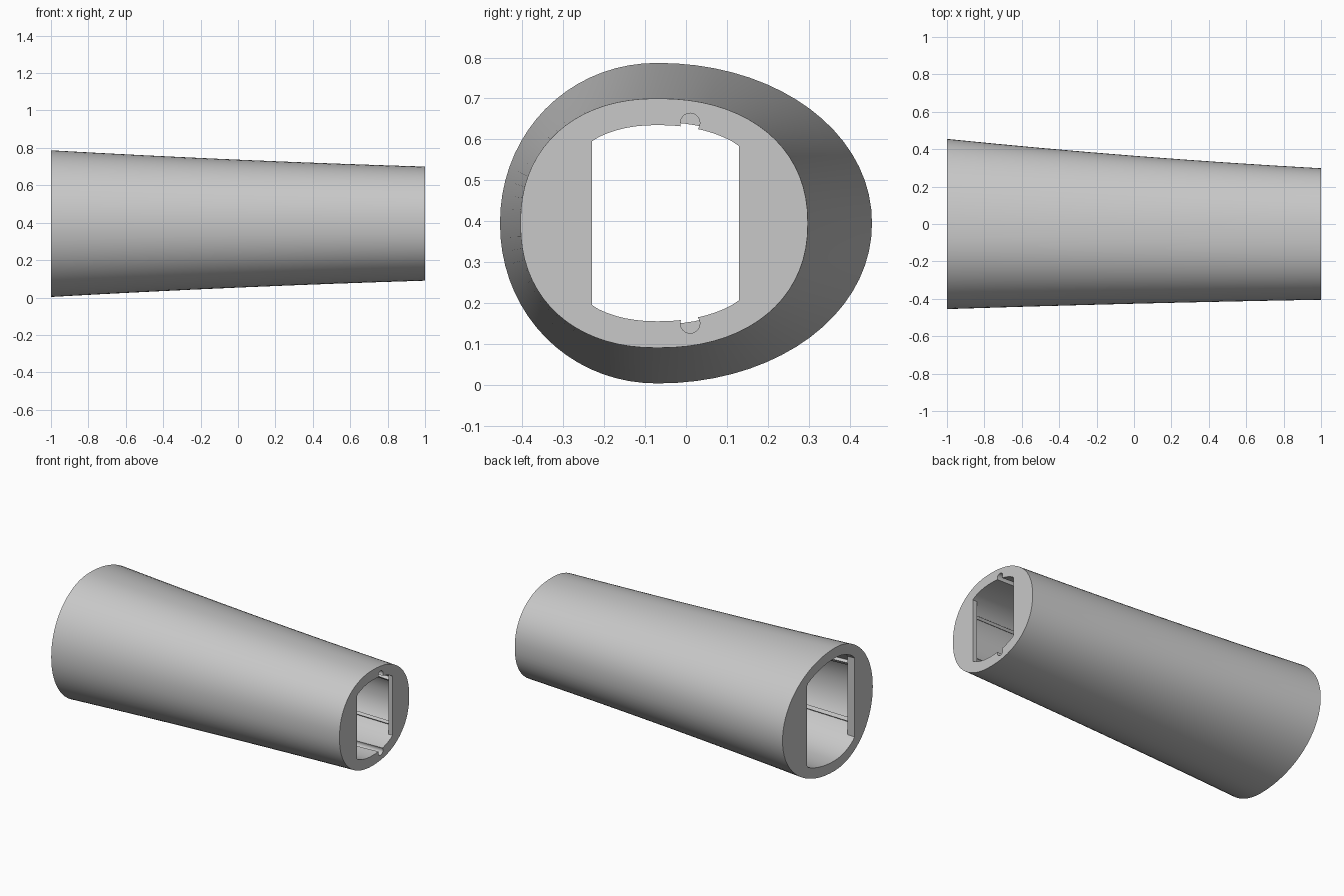
import bpy, bmesh, math
from mathutils import Vector

if "Cube" in bpy.data.objects:
    bpy.data.objects.remove(bpy.data.objects["Cube"])

SEG = 72
MID_Y, MID_Z = -0.07, 0.395

grey = bpy.data.materials.new("light_grey")
grey.use_nodes = True
colour = (0.58, 0.58, 0.58, 1)
grey.diffuse_color = colour
grey.node_tree.nodes["Principled BSDF"].inputs["Base Color"].default_value = colour


def power(v, n):
    return math.copysign(abs(v) ** (2 / n), v)


def shell_point(x, angle, inset):
    """Point on the tapering egg-shaped section, moved inward by inset."""
    t = (x + 1) / 2
    s = t + 0.3 * t * (1 - t)
    c = math.cos(angle)
    width = 0.525 - 0.157 * s if c > 0 else 0.385 - 0.05 * s
    height = 0.392 - 0.087 * s
    n = 2.04 + 0.16 * t
    return Vector((x, MID_Y + (width - inset) * power(c, n),
                   MID_Z + (height - inset) * power(math.sin(angle), n)))


def ring(x, inset=0.0, low=-1.0, high=1.0):
    """Closed section; low and high cut it off with flat sides."""
    pts = [shell_point(x, math.tau * i / SEG, inset) for i in range(SEG)]
    for p in pts:
        p.y = min(max(p.y, low), high)
    return pts


def loft(name, rings, closed):
    bm = bmesh.new()
    rows = [[bm.verts.new(p) for p in r] for r in rings]
    pairs = list(zip(rows, rows[1:]))
    if closed:
        pairs.append((rows[-1], rows[0]))
    else:
        bm.faces.new(rows[0])
        bm.faces.new(rows[-1])
    for a, b in pairs:
        for i in range(len(a)):
            j = (i + 1) % len(a)
            bm.faces.new((a[i], a[j], b[j], b[i]))
    bmesh.ops.recalc_face_normals(bm, faces=bm.faces)
    mesh = bpy.data.meshes.new(name)
    bm.to_mesh(mesh)
    bm.free()
    mesh.materials.append(grey)
    obj = bpy.data.objects.new(name, mesh)
    bpy.context.collection.objects.link(obj)
    return obj


def smooth(obj):
    bpy.ops.object.select_all(action='DESELECT')
    obj.select_set(True)
    bpy.context.view_layer.objects.active = obj
    bpy.ops.object.shade_smooth_by_angle(angle=math.radians(30))


# Hollow sleeve: outer skin, small end plate, cavity, large end plate
WALL = 0.065
outer = [ring(-1 + i / 4) for i in range(9)]
small_hole = [ring(x, WALL, -0.23, 0.13) for x in (1, 0.97)]
cavity = [ring(0.97 - 0.24 * i, WALL) for i in range(9)]
large_hole = [ring(x, WALL, -0.27, 0.21) for x in (-0.95, -1)]
sleeve = loft("sleeve", outer + small_hole + cavity + large_hole, True)

# Round notches above and below the small opening
for z in (0.64, 2 * MID_Z - 0.64):
    bpy.ops.mesh.primitive_cylinder_add(vertices=24, radius=0.024, depth=0.3,
                                        location=(0.92, 0.01, z),
                                        rotation=(0, math.pi / 2, 0))
    cutter = bpy.context.object
    cutter.name = "notch_cutter"
    cutter.hide_render = True
    cutter.data.materials.append(grey)
    cut = sleeve.modifiers.new("notch", 'BOOLEAN')
    cut.operation = 'DIFFERENCE'
    cut.solver = 'EXACT'
    cut.object = cutter
    bpy.context.view_layer.objects.active = sleeve
    bpy.ops.object.modifier_apply(modifier=cut.name)
    bpy.data.objects.remove(cutter)
smooth(sleeve)

# Lengthwise ribs along the inner wall
for name, degrees in (("upper_back", 35), ("upper_front", 145),
                      ("lower_front", 215), ("lower_back", 325)):
    a = math.radians(degrees)
    corners = ((a - 0.04, 0.05), (a + 0.04, 0.05), (a + 0.04, 0.085), (a - 0.04, 0.085))
    sections = [[shell_point(-0.97 + 0.245 * i, ang, inset) for ang, inset in corners]
                for i in range(9)]
    smooth(loft(name + "_rib", sections, False))
